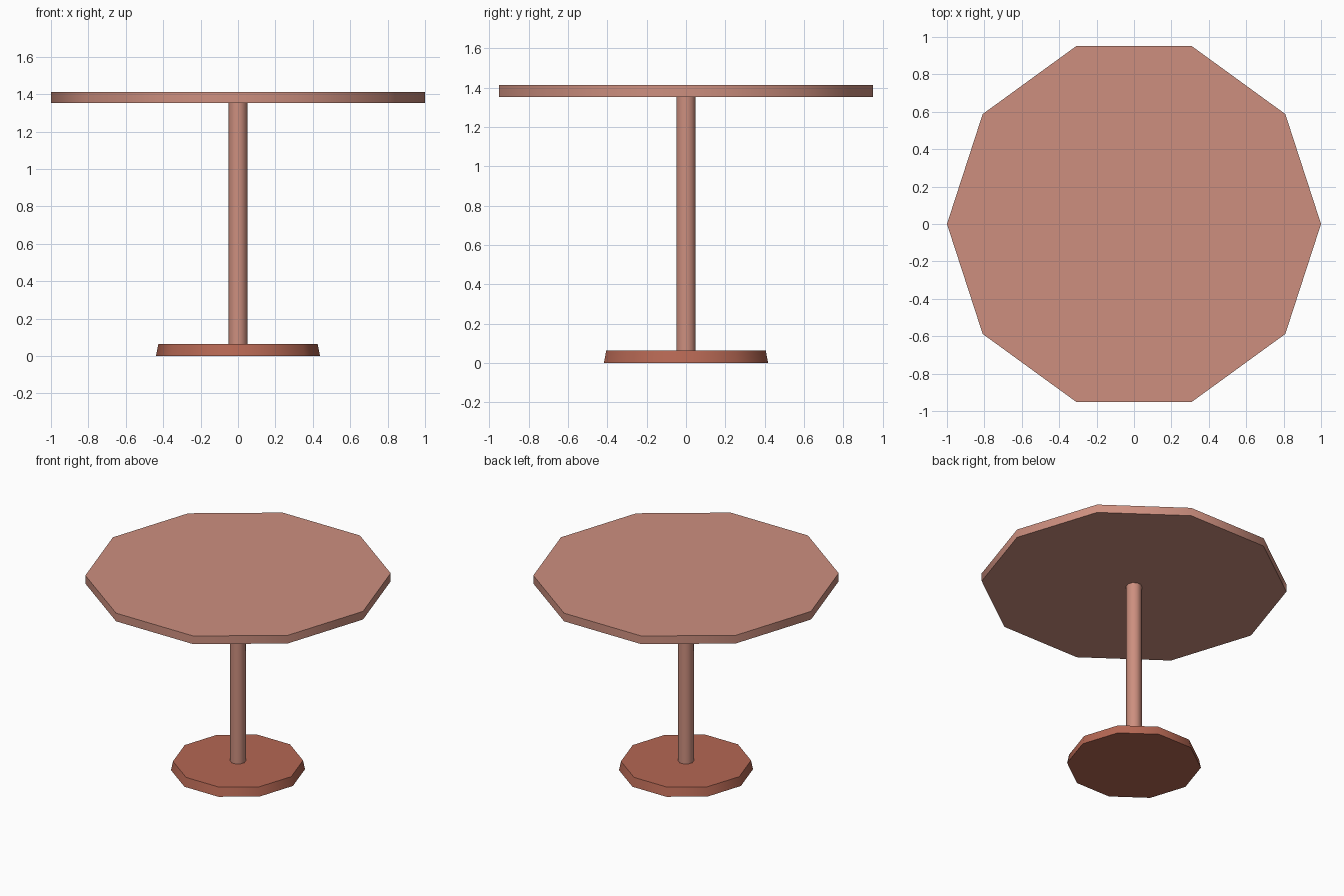
import bpy
import bmesh
import math

if "Cube" in bpy.data.objects:
    bpy.data.objects.remove(bpy.data.objects["Cube"])

SIDES = 10


def material(name, color):
    m = bpy.data.materials.new(name)
    m.diffuse_color = (*color, 1.0)
    m.use_nodes = True
    m.node_tree.nodes["Principled BSDF"].inputs["Base Color"].default_value = m.diffuse_color
    return m


def prism(name, r_bottom, r_top, z0, z1, mat):
    """Ten-sided frustum with a corner on the x axis and smooth sides."""
    bm = bmesh.new()
    rings = []
    for r, z in ((r_bottom, z0), (r_top, z1)):
        rings.append([bm.verts.new((r * math.cos(2 * math.pi * i / SIDES),
                                    r * math.sin(2 * math.pi * i / SIDES), z))
                      for i in range(SIDES)])
    low, high = rings
    for i in range(SIDES):
        j = (i + 1) % SIDES
        bm.faces.new((low[i], low[j], high[j], high[i])).smooth = True
    bm.faces.new(low[::-1])
    bm.faces.new(high)
    # Keep the rims crisp
    for e in bm.edges:
        e.smooth = e.calc_face_angle() < math.radians(40)
    mesh = bpy.data.meshes.new(name)
    bm.to_mesh(mesh)
    bm.free()
    mesh.materials.append(mat)
    obj = bpy.data.objects.new(name, mesh)
    bpy.context.collection.objects.link(obj)
    return obj


light_wood = material("light_pink_brown", (0.610, 0.275, 0.212))
dark_wood = material("red_brown", (0.462, 0.136, 0.087))

# Foot, column and top
prism("base", 0.439, 0.426, 0.0, 0.064, dark_wood)
prism("column", 0.051, 0.051, 0.064, 1.353, light_wood)
prism("table_top", 1.0, 1.0, 1.353, 1.412, light_wood)
